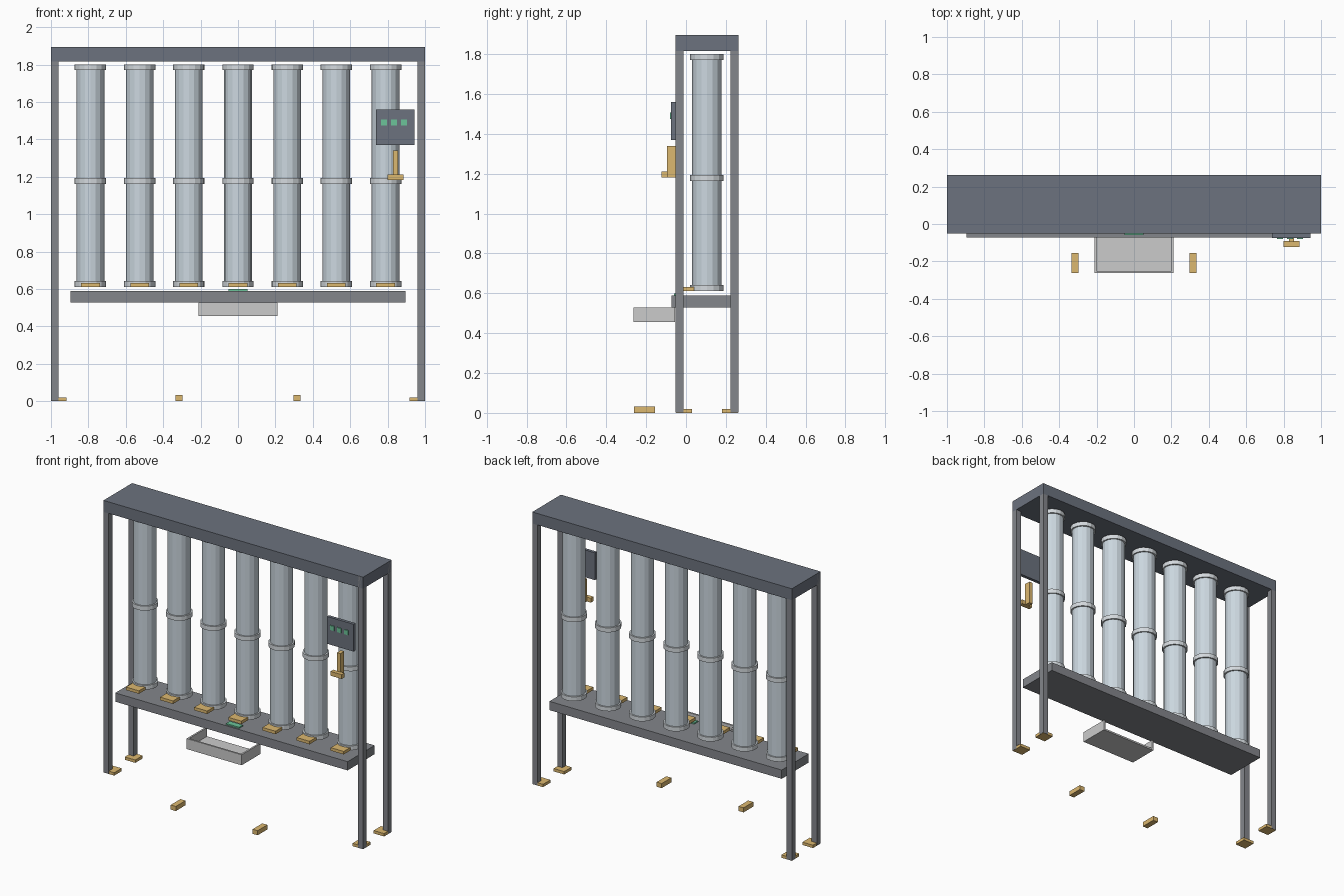
import bpy, bmesh
from mathutils import Matrix, Vector

if "Cube" in bpy.data.objects:
    bpy.data.objects.remove(bpy.data.objects["Cube"])


def mat(name, r, g, b):
    m = bpy.data.materials.new(name)
    m.diffuse_color = (r, g, b, 1)
    m.use_nodes = True
    m.node_tree.nodes["Principled BSDF"].inputs["Base Color"].default_value = m.diffuse_color
    return m


DARK = mat("dark_paint", 0.15, 0.17, 0.21)
STEEL = mat("steel", 0.23, 0.24, 0.26)
GLASS = mat("pale_blue", 0.60, 0.68, 0.74)
BAND = mat("band_grey", 0.66, 0.70, 0.73)
TRAY = mat("light_grey", 0.65, 0.65, 0.65)
GOLD = mat("gold", 0.72, 0.48, 0.16)
GREEN = mat("green", 0.15, 0.55, 0.32)


def finish(name, bm, material):
    me = bpy.data.meshes.new(name)
    bm.to_mesh(me)
    bm.free()
    me.materials.append(material)
    ob = bpy.data.objects.new(name, me)
    bpy.context.collection.objects.link(ob)
    return ob


def boxes(name, material, *ranges):
    """One object from boxes given as ((x0, x1), (y0, y1), (z0, z1))."""
    bm = bmesh.new()
    for r in ranges:
        centre = Vector([(a + b) / 2 for a, b in r])
        size = Vector([abs(b - a) for a, b in r])
        bmesh.ops.create_cube(bm, size=1, matrix=Matrix.Translation(centre) @ Matrix.Diagonal(size).to_4x4())
    return finish(name, bm, material)


def drum(name, material, x, y, radius, z0, z1):
    bm = bmesh.new()
    bmesh.ops.create_cone(bm, cap_ends=True, segments=16, radius1=radius, radius2=radius,
                          depth=z1 - z0, matrix=Matrix.Translation((x, y, (z0 + z1) / 2)))
    return finish(name, bm, material)


FRONT, BACK, TOP = -0.052, 0.263, 1.895

# Frame: roof beam, four posts and foot plates
boxes("roof_beam", DARK, ((-1, 1), (FRONT, BACK), (1.815, TOP)))
for sx, side in ((-1, "left"), (1, "right")):
    for y, inward, end in ((FRONT, 1, "front"), (BACK, -1, "back")):
        boxes(f"{end}_{side}_post", STEEL,
              ((sx, sx * 0.96), (y, y + inward * 0.04), (0.001, TOP - 0.001)))
        boxes(f"{end}_{side}_foot", GOLD,
              ((sx * 0.999, sx * 0.918), (y + inward * 0.001, y + inward * 0.082), (0, 0.02)))

# Shelf with indicator strip
boxes("shelf", STEEL, ((-0.895, 0.895), (FRONT - 0.02, 0.225), (0.529, 0.59)))
boxes("shelf_indicator", GREEN, ((-0.05, 0.05), (-0.06, -0.018), (0.59, 0.599)))

# Seven banded tubes, each with a gate tab at its foot
for i in range(7):
    x, y = (i - 3) * 0.263, 0.105
    drum(f"tube_{i + 1}", GLASS, x, y, 0.074, 0.615, 1.797)
    for label, z0, z1 in (("bottom", 0.612, 0.642), ("middle", 1.162, 1.193), ("top", 1.771, 1.801)):
        drum(f"tube_{i + 1}_{label}_band", BAND, x, y, 0.084, z0, z1)
    boxes(f"tube_{i + 1}_gate", GOLD, ((x - 0.05, x + 0.05), (-0.035, 0.06), (0.611, 0.632)))

# Collecting tray: floor, sides and front lip, open toward the shelf
Y0, Y1, Z0, Z1, T = -0.263, -0.055, 0.455, 0.528, 0.012
boxes("tray", TRAY,
      ((-0.212, 0.212), (Y0, Y1), (Z0, Z0 + T)),
      ((-0.212, 0.212), (Y0, Y0 + T), (Z0 + T, Z1)),
      ((-0.212, -0.212 + T), (Y0 + T, Y1), (Z0 + T, Z1)),
      ((0.212 - T, 0.212), (Y0 + T, Y1), (Z0 + T, Z1)))

# Floor blocks in front
for sx, side in ((-1, "left"), (1, "right")):
    boxes(f"{side}_floor_block", GOLD, ((sx * 0.296, sx * 0.335), (-0.262, -0.155), (0, 0.032)))

# Control panel with three buttons
boxes("control_panel", DARK, ((0.738, 0.943), (-0.074, FRONT), (1.37, 1.56)))
for i in range(3):
    x = 0.78 + i * 0.054
    boxes(f"button_{i + 1}", GREEN, ((x - 0.016, x + 0.016), (-0.08, -0.072), (1.475, 1.507)))

# Lever below the panel
boxes("lever_arm", GOLD, ((0.828, 0.855), (-0.095, FRONT), (1.182, 1.34)))
boxes("lever_grip", GOLD, ((0.798, 0.884), (-0.122, -0.092), (1.182, 1.212)))
